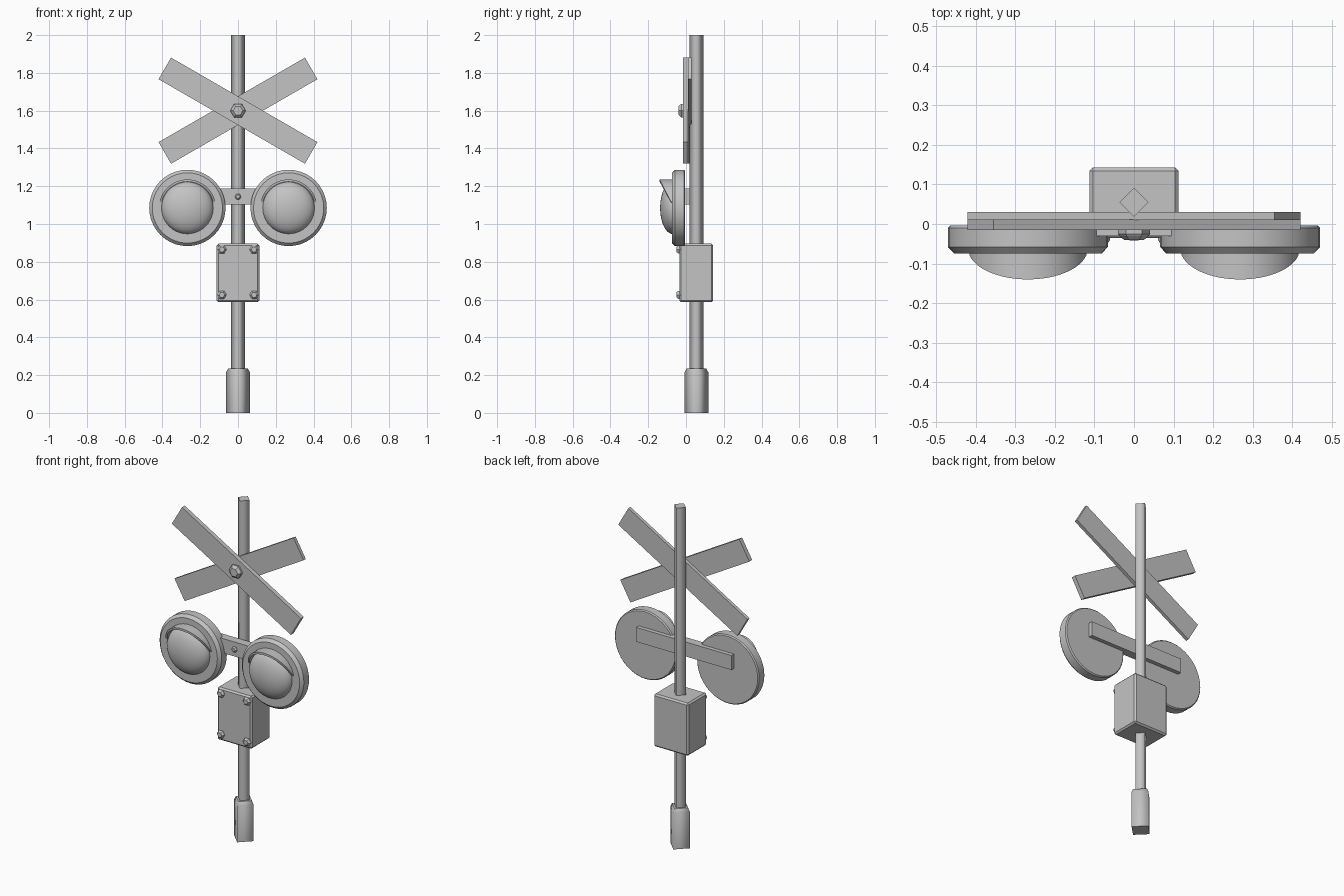
import bpy, bmesh, math
from mathutils import Matrix, Vector

cube = bpy.data.objects.get("Cube")
if cube:
    bpy.data.objects.remove(cube, do_unlink=True)

grey = bpy.data.materials.new("plain grey")
grey.use_nodes = True
colour = (0.55, 0.55, 0.55, 1)
grey.diffuse_color = colour
grey.node_tree.nodes["Principled BSDF"].inputs["Base Color"].default_value = colour

FRONT = Matrix.Rotation(math.pi / 2, 4, 'X')   # local z points to the front
POLE_Y = 0.055
SIGN_Z = 1.6


def finish(name, bm, matrix=Matrix(), smooth=0):
    bmesh.ops.recalc_face_normals(bm, faces=bm.faces)
    bm.transform(matrix)
    mesh = bpy.data.meshes.new(name)
    bm.to_mesh(mesh)
    bm.free()
    mesh.materials.append(grey)
    ob = bpy.data.objects.new(name, mesh)
    bpy.context.collection.objects.link(ob)
    if smooth:
        bpy.ops.object.select_all(action='DESELECT')
        ob.select_set(True)
        bpy.context.view_layer.objects.active = ob
        bpy.ops.object.shade_smooth_by_angle(angle=math.radians(smooth))
    return ob


def lathe(name, profile, sides, matrix, smooth=0, round_sides=False):
    """Turn (radius, height) pairs about local z and cap both ends."""
    bm = bmesh.new()
    rings = []
    for r, h in profile:
        rings.append([bm.verts.new((r * math.cos(a), r * math.sin(a), h))
                      for a in (math.tau * i / sides for i in range(sides))])
    for low, high in zip(rings, rings[1:]):
        for i in range(sides):
            j = (i + 1) % sides
            face = bm.faces.new((low[i], low[j], high[j], high[i]))
            face.smooth = round_sides
    bm.faces.new(rings[0])
    bm.faces.new(rings[-1])
    return finish(name, bm, matrix, smooth)


def box(name, centre, size, tilt=0, bevel=0):
    bm = bmesh.new()
    bmesh.ops.create_cube(bm, size=1)
    bmesh.ops.scale(bm, vec=size, verts=bm.verts)
    if bevel:
        bmesh.ops.bevel(bm, geom=bm.edges[:], offset=bevel, segments=1, affect='EDGES')
    return finish(name, bm, Matrix.Translation(centre) @ Matrix.Rotation(tilt, 4, 'Y'))


def bolt(name, x, y, z, radius, height):
    profile = [(radius, -0.005), (radius, height * 0.4),
               (radius * 0.9, height * 0.6), (radius * 0.62, height)]
    lathe(name, profile, 6, Matrix.Translation((x, y, z)) @ FRONT)


def hood(name, matrix):
    """Visor shell whose front rim slopes back towards both ends."""
    bm = bmesh.new()
    sections = []
    steps = 24
    for i in range(steps + 1):
        a = math.radians(12 + 156 * i / steps)
        c, s = math.cos(a), math.sin(a)
        rim = 0.078 + 0.062 * (s - 0.2) / 0.8
        sections.append([bm.verts.new((r * c, r * s, h)) for r, h in
                         ((0.139, 0.065), (0.151, 0.065), (0.151, rim), (0.139, rim))])
    for p, q in zip(sections, sections[1:]):
        for i in range(4):
            j = (i + 1) % 4
            bm.faces.new((p[i], p[j], q[j], q[i]))
    bm.faces.new(sections[0])
    bm.faces.new(sections[-1])
    finish(name, bm, matrix, 35)


# Four-sided post and its wider foot
post = Matrix.Translation((0, POLE_Y, 0))
lathe("pole", [(0.037, 0.2), (0.037, 2)], 4, post, round_sides=True)
lathe("pole_foot", [(0.063, 0), (0.063, 0.215), (0.052, 0.235)], 4, post, round_sides=True)

# Crossed boards and centre bolt
tilt = math.radians(30)
box("front_crossboard", (0, -0.002, SIGN_Z), (0.895, 0.026, 0.132), tilt)
box("back_crossboard", (0, 0.02, SIGN_Z), (0.895, 0.02, 0.132), -tilt)
bolt("crossboard_bolt", 0, -0.015, SIGN_Z, 0.041, 0.025)

# Lamp bracket
box("lamp_bracket", (0, -0.005, 1.145), (0.62, 0.05, 0.085))
bolt("bracket_bolt", 0, -0.03, 1.145, 0.017, 0.012)

# Lamps, one on each side
dome_profile = [(0.138, 0.06)] + [
    (0.138 * math.cos(t), 0.07 + 0.067 * math.sin(t))
    for t in (math.radians(88 * i / 10) for i in range(11))]
backing = [(0.196, 0.004), (0.202, 0.01), (0.202, 0.058), (0.186, 0.075)]
for side, x in (("left", 0.268), ("right", -0.268)):
    place = Matrix.Translation((x, 0, 1.085)) @ FRONT
    lathe(side + "_lamp_backing", backing, 40, place, 30)
    lathe(side + "_lamp_dome", dome_profile, 40, place, 40)
    hood(side + "_lamp_hood", place)

# Control box with four cover bolts
box("control_box", (0, 0.054, 0.741), (0.226, 0.178, 0.31), bevel=0.009)
for x in (-0.085, 0.085):
    for z in (0.625, 0.865):
        bolt("box_bolt", x, -0.035, z, 0.024, 0.016)
